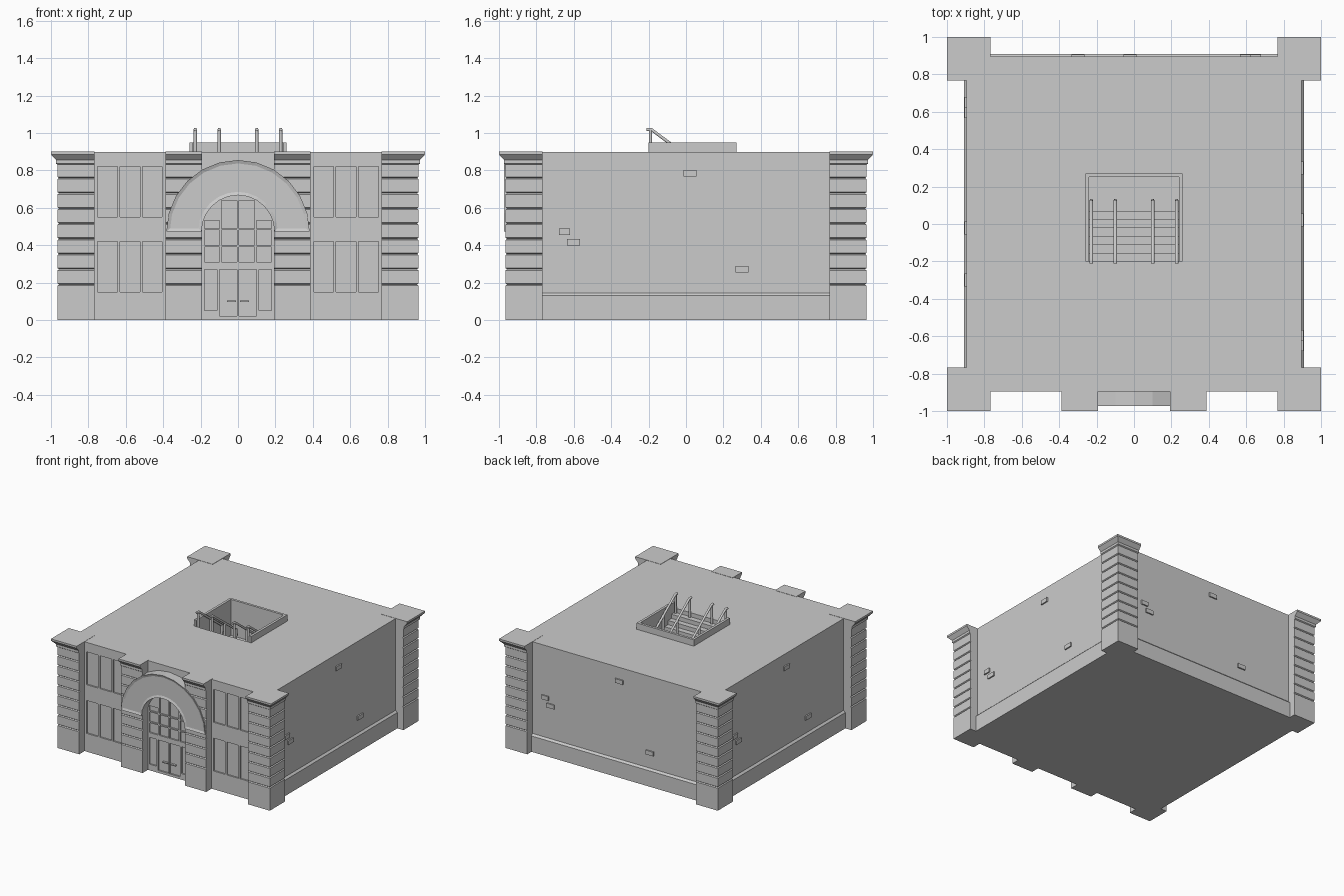
import bpy, bmesh, math
from mathutils import Matrix

if bpy.data.objects.get("Cube"):
    bpy.data.objects.remove(bpy.data.objects["Cube"])

stone = bpy.data.materials.new("grey_stone")
stone.use_nodes = True
GREY = (0.6, 0.6, 0.6, 1)
stone.diffuse_color = GREY
stone.node_tree.nodes["Principled BSDF"].inputs["Base Color"].default_value = GREY


def finish(name, bm):
    bmesh.ops.recalc_face_normals(bm, faces=bm.faces)
    mesh = bpy.data.meshes.new(name)
    bm.to_mesh(mesh)
    bm.free()
    mesh.materials.append(stone)
    obj = bpy.data.objects.new(name, mesh)
    bpy.context.collection.objects.link(obj)
    return obj


def add_box(bm, x0, x1, y0, y1, z0, z1):
    size = Matrix.Diagonal((x1 - x0, y1 - y0, z1 - z0, 1))
    place = Matrix.Translation(((x0 + x1) / 2, (y0 + y1) / 2, (z0 + z1) / 2))
    return bmesh.ops.create_cube(bm, size=1, matrix=place @ size)["verts"]


def boxes(name, specs):
    bm = bmesh.new()
    for spec in specs:
        add_box(bm, *spec)
    return finish(name, bm)


def loft(name, rings):
    """Closed solid through a stack of four-cornered rings."""
    bm = bmesh.new()
    rows = [[bm.verts.new(p) for p in ring] for ring in rings]
    for low, high in zip(rows, rows[1:]):
        for i in range(4):
            j = (i + 1) % 4
            bm.faces.new((low[i], low[j], high[j], high[i]))
    bm.faces.new(rows[0])
    bm.faces.new(rows[-1])
    return finish(name, bm)


def rect(x0, x1, y0, y1, z):
    return [(x0, y0, z), (x1, y0, z), (x1, y1, z), (x0, y1, z)]


# Main block, with recesses for windows, door and roof stairwell
WALL = 0.895
FLOOR = 0.655
body = boxes("main_walls", [(-WALL, WALL, -WALL, WALL, 0, 0.898)])
cuts = [(-0.24, 0.24, -0.2, 0.25, FLOOR, 1)]


def recess(x0, x1, z0, z1):
    cuts.append((x0, x1, -1, -WALL + 0.012, z0, z1))


for s in (-1, 1):
    def both(a, b, z0, z1):
        recess(min(s * a, s * b), max(s * a, s * b), z0, z1)
    # three-pane windows on two storeys
    for col in range(3):
        left = 0.405 + col * 0.12
        both(left, left + 0.105, 0.15, 0.42)
        both(left, left + 0.105, 0.55, 0.82)
    # door leaf, side light and glazing under the arch
    both(0.006, 0.1, 0.02, 0.27)
    both(0.112, 0.18, 0.05, 0.27)
    for a, b in ((0.006, 0.088), (0.1, 0.18)):
        both(a, b, 0.31, 0.39)
        both(a, b, 0.4, 0.48)
        both(a, b, 0.49, 0.47 + math.sqrt(0.19 ** 2 - b ** 2))

cutter = boxes("recess_cutter", cuts)
cutter.hide_render = True
mod = body.modifiers.new("recesses", "BOOLEAN")
mod.operation = "DIFFERENCE"
mod.solver = "EXACT"
mod.object = cutter
graph = bpy.context.evaluated_depsgraph_get()
body.data = bpy.data.meshes.new_from_object(body.evaluated_get(graph))
body.modifiers.clear()
bpy.data.objects.remove(cutter)

# Plinth with a sloped top on the sides and back
loft("plinth", [rect(-0.91, 0.91, -0.87, 0.91, 0),
                rect(-0.91, 0.91, -0.87, 0.91, 0.13),
                rect(-WALL, WALL, -0.87, WALL, 0.145)])

# Pillars: plain base, grooved courses, flared cap
profile = [(0, 0)]
COURSES = 8
for k in range(COURSES):
    z = 0.19 + k * 0.65 / COURSES
    profile += [(z - 0.006, 0), (z, -0.008), (z + 0.006, 0)]
profile += [(0.83, 0), (0.836, 0.008), (0.855, 0.008), (0.885, 0.035), (0.9, 0.035)]


def pillar(name, sx, sy, corner):
    rings = []
    for z, out in profile:
        if corner:
            x0, x1, y0 = 0.768, 0.965 + out, 0.768
        else:
            x0, x1, y0 = 0.192, 0.387, 0.88
        y1 = 0.965 + out
        rings.append([(sx * x, sy * y, z) for x, y, z in rect(x0, x1, y0, y1, z)])
    loft(name, rings)


for sx, side in ((1, "left"), (-1, "right")):
    pillar("front_" + side + "_corner_pillar", sx, -1, True)
    pillar("back_" + side + "_corner_pillar", sx, 1, True)
    pillar(side + "_entrance_pillar", sx, -1, False)

# Entrance arch with a sunken face
bm = bmesh.new()
SEGS = 12
rows = []
for i in range(SEGS + 1):
    a = math.pi * i / SEGS
    rows.append([bm.verts.new((r * math.cos(a), -0.974, 0.472 + r * math.sin(a)))
                 for r in (0.195, 0.383)])
front = [bm.faces.new((p[0], p[1], q[1], q[0])) for p, q in zip(rows, rows[1:])]
back = bmesh.ops.extrude_face_region(bm, geom=front, use_keep_orig=True)["geom"]
for v in back:
    if isinstance(v, bmesh.types.BMVert):
        v.co.y = -0.885
bmesh.ops.recalc_face_normals(bm, faces=bm.faces)
bmesh.ops.inset_region(bm, faces=front, thickness=0.018, depth=-0.007,
                       use_even_offset=True)
finish("entrance_arch", bm)

# Door handles
boxes("door_handles", [(0.01, 0.06, -0.9, -0.88, 0.096, 0.104),
                       (-0.06, -0.01, -0.9, -0.88, 0.096, 0.104)])

# Exposed bricks, the same set turned onto each of the three plain walls
bricks = [(-0.65, 0.472, 0.06), (-0.602, 0.416, 0.07), (0.022, 0.785, 0.07), (0.3, 0.272, 0.07)]
for turn, side in enumerate(("left", "back", "right")):
    bm = bmesh.new()
    for y, z, w in bricks:
        add_box(bm, 0.88, 0.906, y - w / 2, y + w / 2, z - 0.017, z + 0.017)
    bm.transform(Matrix.Rotation(turn * math.pi / 2, 4, "Z"))
    finish(side + "_wall_bricks", bm)

# Stairwell curb, open at the front
boxes("stairwell_curb", [(-0.26, -0.24, -0.2, 0.27, 0.88, 0.95),
                         (0.24, 0.26, -0.2, 0.27, 0.88, 0.95),
                         (-0.24, 0.24, 0.25, 0.27, 0.88, 0.95)])

# Steps going down toward the back
STEPS, TREAD, RISE = 7, 0.045, 0.034
boxes("stairs", [(-0.24, 0.24, -0.2 + i * TREAD, -0.2 + (i + 1) * TREAD,
                  FLOOR - 0.01, 0.898 - (i + 1) * RISE) for i in range(STEPS)])


# Handrails with posts
def tube(name, x, paths, radius):
    curve = bpy.data.curves.new(name, "CURVE")
    curve.dimensions = "3D"
    curve.bevel_depth = radius
    curve.bevel_resolution = 1
    curve.use_fill_caps = True
    for path in paths:
        spline = curve.splines.new("POLY")
        spline.points.add(len(path) - 1)
        for p, (y, z) in zip(spline.points, path):
            p.co = (x, y, z, 1)
    temp = bpy.data.objects.new(name, curve)
    bpy.context.collection.objects.link(temp)
    deps = bpy.context.evaluated_depsgraph_get()
    mesh = bpy.data.meshes.new_from_object(temp.evaluated_get(deps))
    bpy.data.objects.remove(temp)
    mesh.materials.clear()
    mesh.materials.append(stone)
    obj = bpy.data.objects.new(name, mesh)
    bpy.context.collection.objects.link(obj)


rail = [(-0.212, 1.018), (-0.185, 1.018), (0.12, 0.79), (0.125, 0.74)]
posts = [[(-0.19, 0.85), (-0.19, 1.015)], [(-0.03, 0.72), (-0.03, 0.9)],
         [(0.115, FLOOR), (0.115, 0.79)]]
for sx, side in ((1, "left"), (-1, "right")):
    for x, place in ((0.228, "outer"), (0.1, "inner")):
        tube(side + "_" + place + "_handrail", sx * x, [rail] + posts, 0.01)
